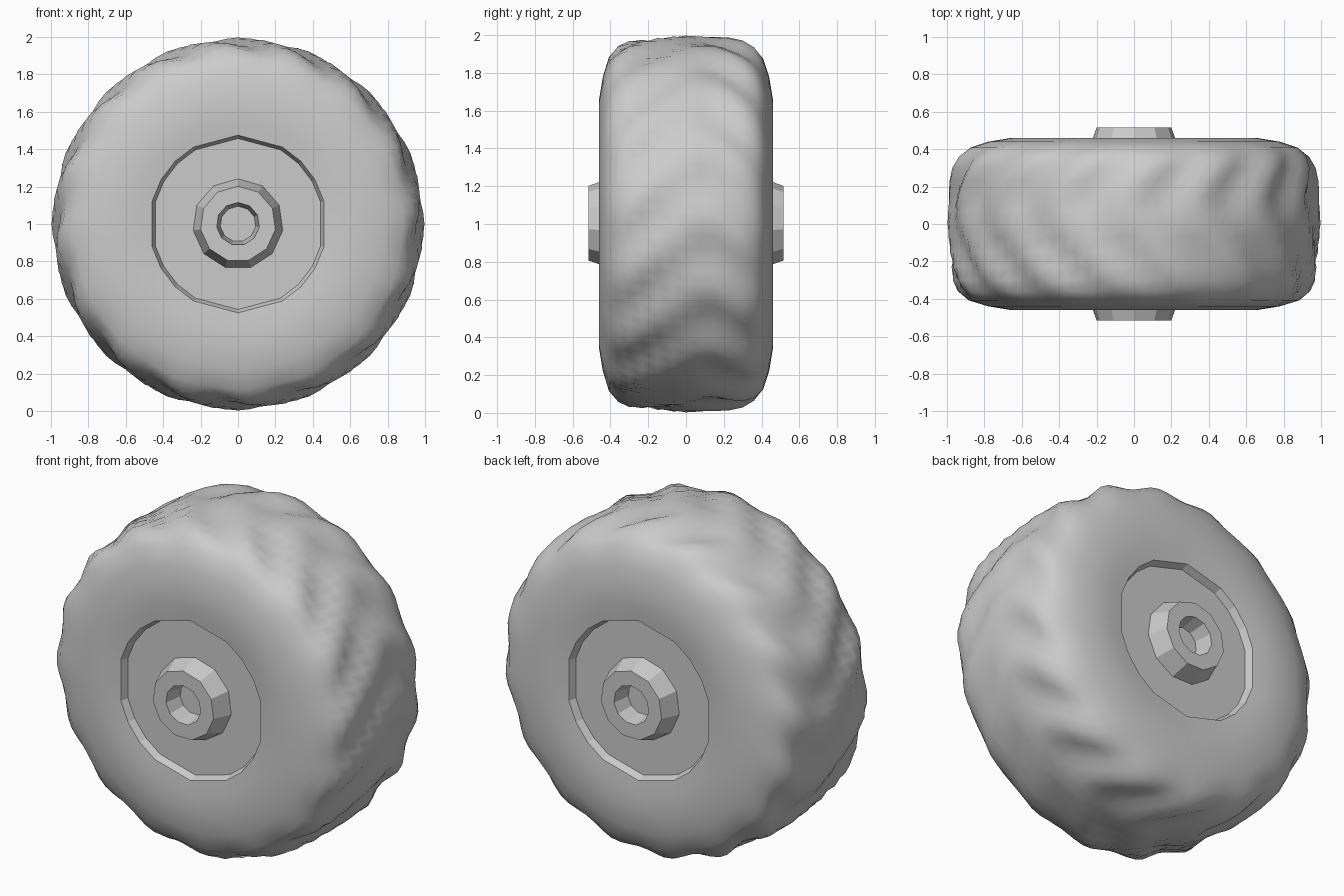
import bpy, bmesh
from math import sin, cos, radians, pi, tau

if "Cube" in bpy.data.objects:
    bpy.data.objects.remove(bpy.data.objects["Cube"])

C = 1.0  # axle height; the axle runs along y

# uneven polygon of the rim opening, degrees clockwise from the top
quarter = [0, 30, 45, 60, 75]
RIM = quarter + [180 - a for a in reversed(quarter)]
RIM = RIM + [a + 180 for a in RIM[1:-1]]
HUB = [360 * i / 11 for i in range(11)]


def point(r, deg, y):
    a = radians(deg)
    return (r * sin(a), y, C + r * cos(a))


def polygon_radius(r, deg, angles):
    """Radius of the polygon with corners at these angles."""
    ring = angles + [360]
    for a, b in zip(ring, ring[1:]):
        if a <= deg <= b:
            half = (b - a) / 2
            return r * cos(radians(half)) / cos(radians(deg - a - half))
    return r


def finish(name, bm, smooth):
    bmesh.ops.recalc_face_normals(bm, faces=bm.faces[:])
    me = bpy.data.meshes.new(name)
    bm.to_mesh(me)
    bm.free()
    ob = bpy.data.objects.new(name, me)
    bpy.context.collection.objects.link(ob)
    if smooth:
        for p in me.polygons:
            p.use_smooth = True
    return ob


def skin(bm, rings):
    for r0, r1 in zip(rings, rings[1:]):
        n = len(r0)
        for i in range(n):
            j = (i + 1) % n
            bm.faces.new((r0[i], r0[j], r1[j], r1[i]))


def lathe(name, profile, angles, cap=False):
    """Flat-sided turned part from (radius, y) pairs."""
    bm = bmesh.new()
    rings = [[bm.verts.new(point(r, a, y)) for a in angles] for r, y in profile]
    skin(bm, rings)
    if cap:
        bm.faces.new(rings[-1])
    return finish(name, bm, False)


# tyre with diagonal lugs: half profile as radius, y, lug height
half = [(0.475, 0.447, 0), (0.55, 0.456, 0), (0.66, 0.46, 0), (0.78, 0.44, 0),
        (0.88, 0.408, 0.004), (0.93, 0.36, 0.014), (0.955, 0.30, 0.02),
        (0.966, 0.23, 0.022), (0.973, 0.15, 0.02), (0.981, 0.07, 0.013)]
profile = [(r, -y, h) for r, y, h in half] + [(0.987, 0, 0.01)] + list(reversed(half))
SEG, LUGS = 96, 16
bm = bmesh.new()
rings = []
for k, (r, y, h) in enumerate(profile):
    ring = []
    for i in range(SEG):
        deg = 360 * i / SEG
        shift = 55 * abs(y)
        phase = LUGS * radians(deg - shift)
        if y > 0:
            phase += pi * min(1, y / 0.15)
        rr = r + h * cos(phase)
        if k in (0, len(profile) - 1):
            rr = polygon_radius(r, deg, RIM)
        ring.append(bm.verts.new(point(rr, deg, y)))
    rings.append(ring)
skin(bm, rings)
finish("tyre", bm, True)

# rim dish and hub on both sides
for side, s in (("front", -1), ("back", 1)):
    lathe(side + "_rim", [(0.475, s * 0.447), (0.457, s * 0.405)], RIM, cap=True)
    lathe(side + "_hub", [(0.242, s * 0.405), (0.202, s * 0.515), (0.115, s * 0.515),
                          (0.095, s * 0.41)], HUB, cap=True)
